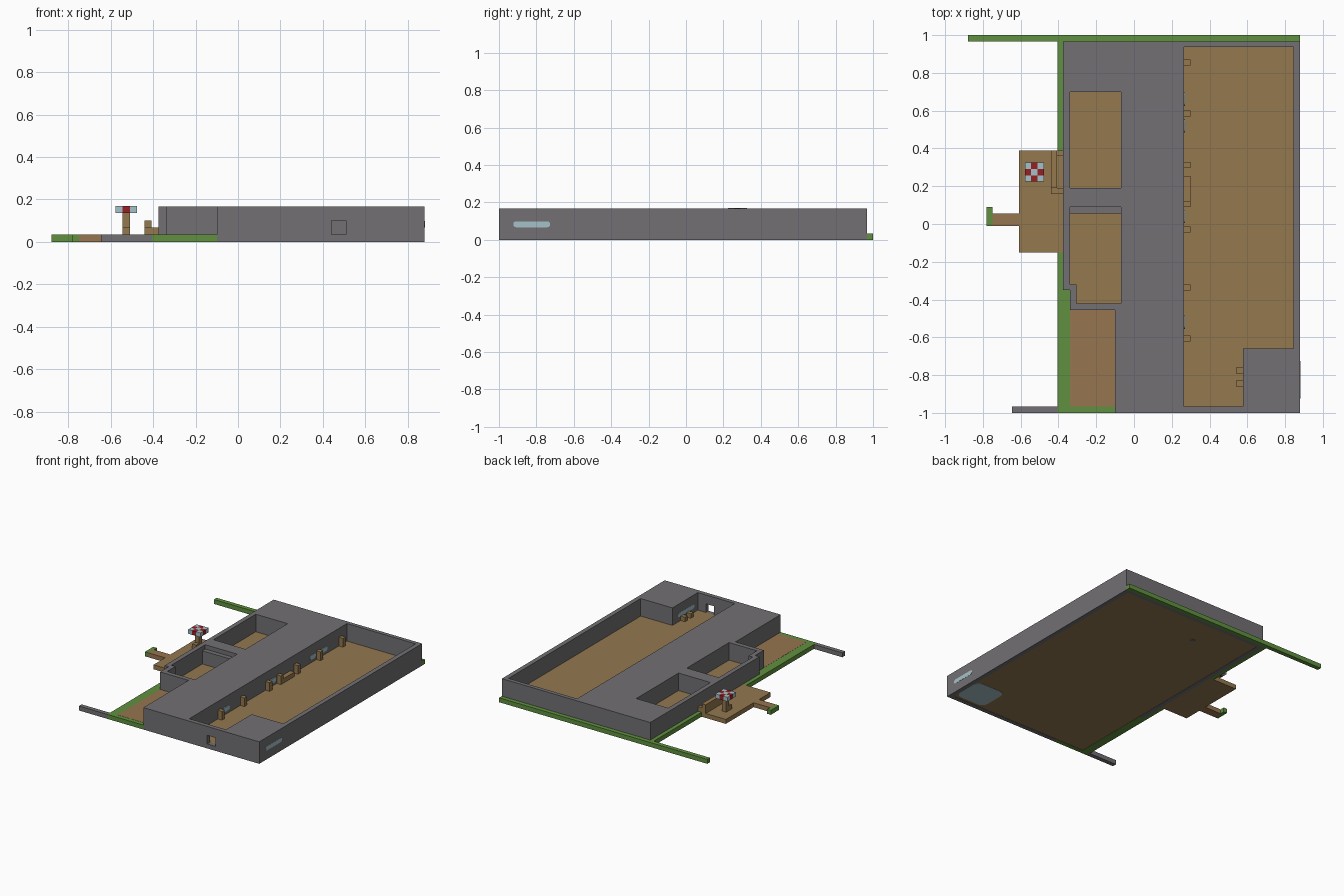
import bpy, bmesh, math

if "Cube" in bpy.data.objects:
    bpy.data.objects.remove(bpy.data.objects["Cube"])

F, H = 0.034, 0.168   # floor level, wall height


def material(name, rgb):
    m = bpy.data.materials.new(name)
    m.diffuse_color = [(c / 255 / 12.92 if c < 11 else ((c / 255 + 0.055) / 1.055) ** 2.4) for c in rgb] + [1]
    m.use_nodes = True
    m.node_tree.nodes["Principled BSDF"].inputs["Base Color"].default_value = m.diffuse_color
    return m


GREY = material("stone grey", (114, 112, 115))
BROWN = material("wood brown", (147, 120, 79))
CLAY = material("clay brown", (151, 117, 80))
GREEN = material("grass green", (96, 144, 62))
GLASS = material("pale glass", (165, 193, 200))
RED = material("awning red", (150, 32, 36))


def prism(name, pts, z0, z1, mat):
    """Extrude a flat outline from z0 to z1."""
    bm = bmesh.new()
    face = bm.faces.new([bm.verts.new((x, y, z0)) for x, y in pts])
    top = bmesh.ops.extrude_face_region(bm, geom=[face])["geom"]
    for v in top:
        if isinstance(v, bmesh.types.BMVert):
            v.co.z = z1
    bmesh.ops.recalc_face_normals(bm, faces=bm.faces)
    me = bpy.data.meshes.new(name)
    bm.to_mesh(me)
    bm.free()
    me.materials.append(mat)
    ob = bpy.data.objects.new(name, me)
    bpy.context.collection.objects.link(ob)
    return ob


def box(name, x0, x1, y0, y1, z0, z1, mat):
    return prism(name, [(x0, y0), (x1, y0), (x1, y1), (x0, y1)], z0, z1, mat)


def rounded(w, h, r, n=5):
    """Rounded rectangle outline centred on the origin."""
    pts = []
    for i, (sx, sy) in enumerate([(1, 1), (-1, 1), (-1, -1), (1, -1)]):
        for k in range(n + 1):
            a = math.pi / 2 * (i + k / n)
            pts.append((sx * (w / 2 - r) + r * math.cos(a), sy * (h / 2 - r) + r * math.sin(a)))
    return pts


def window(name, x, y, z, w, h):
    """Thin pill-shaped pane on a wall that faces sideways."""
    ob = prism(name, rounded(w, h, h / 2 - 0.001), -0.003, 0.003, GLASS)
    ob.rotation_euler = (math.pi / 2, 0, math.pi / 2)
    ob.location = (x, y, z)


def cut(target, cutter):
    mod = target.modifiers.new(cutter.name, 'BOOLEAN')
    mod.operation, mod.solver, mod.object = 'DIFFERENCE', 'EXACT', cutter
    cutter.hide_render = True
    cutter.hide_set(True)


# Main building with open courts
house = prism("building", [(-0.375, 0.967), (0.88, 0.967), (0.88, -1), (-0.10, -1), (-0.10, -0.455),
                           (-0.34, -0.455), (-0.34, -0.35), (-0.375, -0.35)], 0, H, GREY)
cut(house, box("floor_cutter", -0.34, 0.845, -0.967, 0.937, -0.1, F, GREY))
cut(house, prism("hall_cutter", [(0.265, -0.967), (0.577, -0.967), (0.577, -0.66), (0.845, -0.66),
                                 (0.845, 0.937), (0.265, 0.937)], F - 0.01, 0.3, GREY))
cut(house, box("back_court_cutter", -0.34, -0.07, 0.19, 0.70, F - 0.01, 0.3, GREY))
cut(house, prism("front_court_cutter", [(-0.305, -0.42), (-0.07, -0.42), (-0.07, 0.09), (-0.34, 0.09),
                                        (-0.34, -0.32), (-0.305, -0.32)], F - 0.01, 0.3, GREY))
cut(house, box("door_cutter", 0.44, 0.51, -1.05, -0.93, F, 0.10, GREY))

# Floors
box("floor", -0.34, 0.845, -0.967, 0.937, 0.002, F, BROWN)
box("yard_floor", -0.34, -0.101, -0.967, -0.456, F - 0.002, F + 0.001, CLAY)
box("court_ledge", -0.34, -0.07, 0.055, 0.09, F, 0.135, GREY)

# Grass borders
box("back_hedge", -0.88, 0.88, 0.967, 1, 0, F, GREEN)
box("side_grass_back", -0.405, -0.375, 0.39, 0.967, 0, F, GREEN)
prism("side_grass_front", [(-0.405, -1), (-0.10, -1), (-0.10, -0.967), (-0.34, -0.967), (-0.34, -0.35),
                           (-0.375, -0.35), (-0.375, -0.15), (-0.405, -0.15)], 0, F, GREEN)
box("front_kerb", -0.645, -0.405, -1, -0.967, 0, F, GREY)

# Terrace with jetty
box("terrace", -0.61, -0.375, -0.15, 0.39, 0, F, BROWN)
box("jetty", -0.75, -0.61, -0.01, 0.055, 0, F, CLAY)
box("jetty_grass", -0.78, -0.75, -0.01, 0.09, 0, F, GREEN)

# Terrace counter
box("counter", -0.44, -0.407, 0.19, 0.39, F, 0.10, BROWN)
box("counter_front_end", -0.44, -0.375, 0.16, 0.19, F, 0.068, BROWN)
box("counter_back_end", -0.407, -0.375, 0.36, 0.39, F, 0.068, BROWN)

# Parasol with chequered canopy
U = 0.034
box("parasol_post", -0.544, -0.51, 0.258, 0.292, F, 0.137, BROWN)
box("parasol_seat", -0.544, -0.51, 0.224, 0.258, F, 0.068, BROWN)
for i in range(3):
    for j in range(3):
        x, y = -0.578 + i * U, 0.224 + j * U
        box("canopy_tile", x, x + U, y, y + U, 0.137, 0.17, RED if (i + j) % 2 else GLASS)

# Hall furniture
for y in (-0.605, -0.335, -0.03, 0.312, 0.585, 0.855):
    box("hall_stand", 0.265, 0.30, y - 0.016, y + 0.016, F, 0.10, BROWN)
box("hall_bench", 0.265, 0.30, 0.12, 0.255, F, 0.068, BROWN)
box("hall_bench_end", 0.265, 0.30, 0.09, 0.12, F, 0.10, BROWN)
for y in (-0.845, -0.775):
    box("tank_stool", 0.54, 0.577, y - 0.016, y + 0.016, F, 0.068, BROWN)

# Windows
window("outer_window", 0.878, -0.825, 0.083, 0.197, 0.032)
window("tank_window", 0.579, -0.825, 0.083, 0.197, 0.032)
for y in (-0.52, 0.04, 0.52, 0.66):
    window("hall_window", 0.267, y, 0.075, 0.07, 0.034)

# Underside panels
tank = prism("tank_bottom", rounded(0.25, 0.24, 0.05), 0, 0.006, GLASS)
tank.location = (0.72, -0.825, 0)
box("drain", 0.045, 0.077, 0.70, 0.73, 0, 0.006, GREY)
